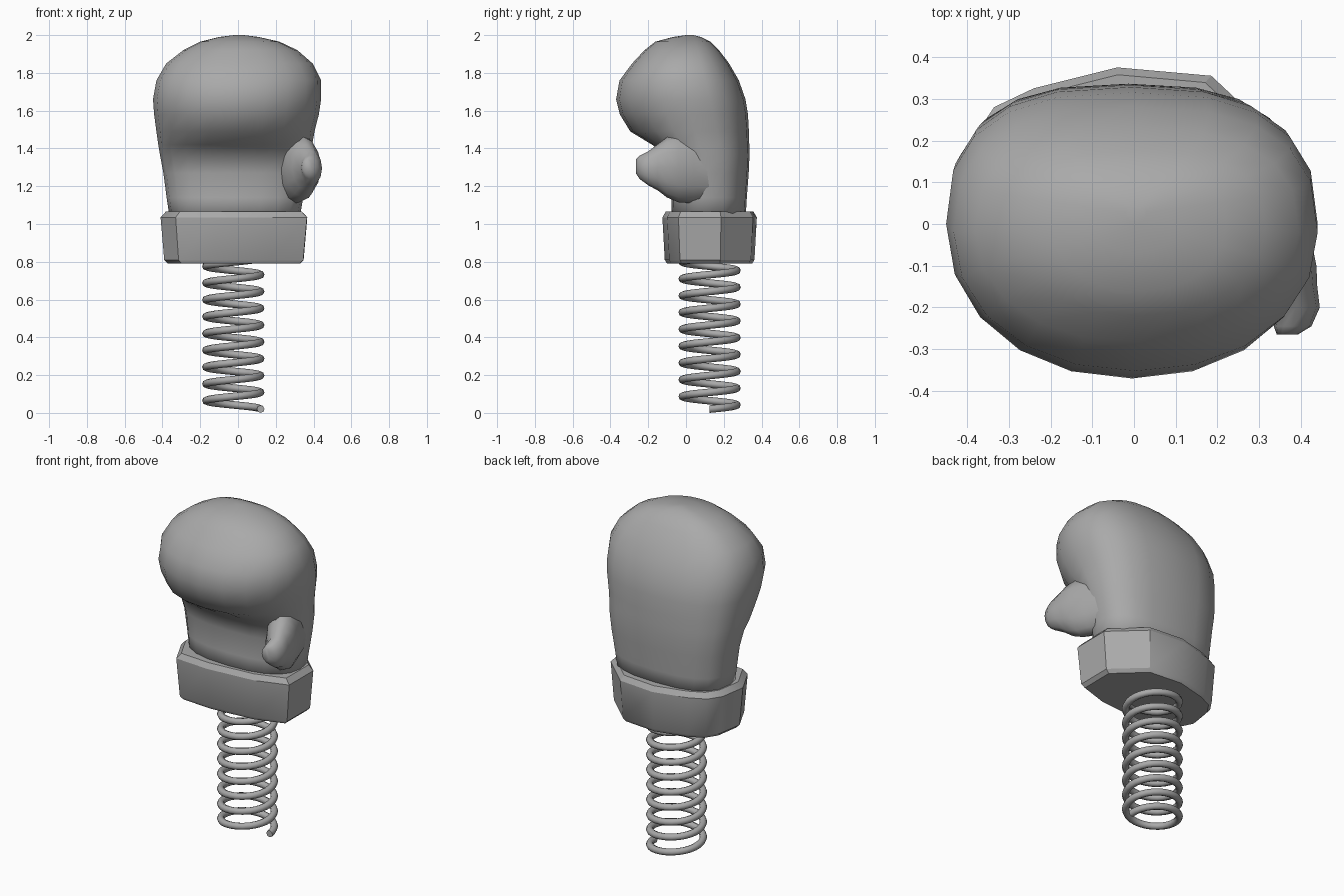
import bpy
import bmesh
from math import sin, cos, pi, radians
from mathutils import Vector

if "Cube" in bpy.data.objects:
    bpy.data.objects.remove(bpy.data.objects["Cube"])

grey = bpy.data.materials.new("plain grey")
grey.use_nodes = True
grey.diffuse_color = (0.4, 0.4, 0.4, 1)
grey.node_tree.nodes["Principled BSDF"].inputs["Base Color"].default_value = (0.4, 0.4, 0.4, 1)


def loft(name, rings, sharp_angle=180):
    """Skin a list of equal-length rings, cap both ends and shade smooth."""
    bm = bmesh.new()
    loops = [[bm.verts.new(p) for p in ring] for ring in rings]
    n = len(loops[0])
    for a, b in zip(loops, loops[1:]):
        for i in range(n):
            j = (i + 1) % n
            bm.faces.new((a[i], a[j], b[j], b[i]))
    bm.faces.new(loops[0][::-1])
    bm.faces.new(loops[-1])
    bmesh.ops.recalc_face_normals(bm, faces=bm.faces)
    for f in bm.faces:
        f.smooth = True
    mesh = bpy.data.meshes.new(name)
    bm.to_mesh(mesh)
    bm.free()
    mesh.set_sharp_from_angle(angle=radians(sharp_angle))
    mesh.materials.append(grey)
    bpy.context.collection.objects.link(bpy.data.objects.new(name, mesh))


def power(v, e):
    return abs(v) ** e * (1 if v >= 0 else -1)


def glove_ring(z, x0, x1, front, back, mid, sides=20):
    """Rounded cross-section: squarer at the back, rounder across the fist."""
    ring = []
    for i in range(sides):
        a = 2 * pi * i / sides
        at_back = sin(a) > 0
        n = 2.6 if at_back else (2.1 if z > 1.45 else 2.4)
        x = (x0 + x1) / 2 + (x1 - x0) / 2 * power(cos(a), 2 / n)
        y = mid + power(sin(a), 2 / n) * ((back - mid) if at_back else (mid - front))
        ring.append((x, y, z))
    return ring


# Glove body: wrist, hollow palm, overhanging fist and crown
sections = [
    (1.02, -.36, .325, -.08, .315, .11),
    (1.14, -.378, .345, -.075, .322, .11),
    (1.27, -.395, .37, -.07, .332, .1),
    (1.36, -.412, .385, -.10, .336, .09),
    (1.42, -.422, .393, -.18, .335, .07),
    (1.49, -.432, .405, -.295, .333, .05),
    (1.58, -.444, .428, -.35, .328, .02),
    (1.66, -.45, .44, -.37, .315, .0),
    (1.76, -.432, .44, -.352, .28, -.02),
    (1.85, -.38, .395, -.285, .228, -.02),
    (1.92, -.29, .315, -.22, .175, -.01),
    (1.965, -.2, .22, -.163, .13, .0),
    (1.99, -.1, .11, -.07, .08, .01),
    (2.0, -.02, .03, 0, .04, .02),
]
loft("glove", [glove_ring(*s) for s in sections])

# Thumb: swells gently out of the left side and points forward
thumb = [
    (.20, .25, 1.27, .09, .14),
    (.12, .272, 1.28, .095, .165),
    (.04, .298, 1.29, .1, .18),
    (-.04, .325, 1.295, .1, .18),
    (-.10, .345, 1.3, .092, .16),
    (-.15, .363, 1.3, .076, .122),
    (-.20, .387, 1.295, .058, .09),
    (-.245, .38, 1.3, .045, .062),
    (-.265, .367, 1.305, .025, .038),
]
loft("thumb", [[(x + rx * cos(pi * i / 6), y, z + rz * sin(pi * i / 6))
                for i in range(12)] for y, x, z, rx, rz in thumb])

# Cuff: faceted band with thin chamfers at both rims
outline = [(.365, -.04), (.367, .185), (.185, .355), (-.04, .375), (-.24, .325),
           (-.335, .28), (-.385, .205), (-.41, .05), (-.33, -.11),
           (-.12, -.125), (.175, -.1)]
centre = Vector((-.022, .125))


def cuff_ring(z, scale):
    pts = [centre + (Vector(p) - centre) * scale for p in outline]
    return [(p.x, p.y, z) for p in pts]


loft("cuff", [cuff_ring(.79, .9), cuff_ring(.81, .95),
              cuff_ring(1.035, 1), cuff_ring(1.065, .93)], 32)

# Spring: round wire swept along a close helix, its top end inside the cuff
RADIUS, WIRE, PITCH, STEPS, TURNS = .145, .02, .089, 28, 9
rings = []
for k in range(STEPS * TURNS + 1):
    t = k / STEPS
    out = Vector((cos(2 * pi * t), sin(2 * pi * t), 0))
    core = Vector((-.025, .125, WIRE + PITCH * t)) + RADIUS * out
    rings.append([core + WIRE * (out * cos(pi * i / 4) + Vector((0, 0, sin(pi * i / 4))))
                  for i in range(8)])
loft("spring", rings, 60)
